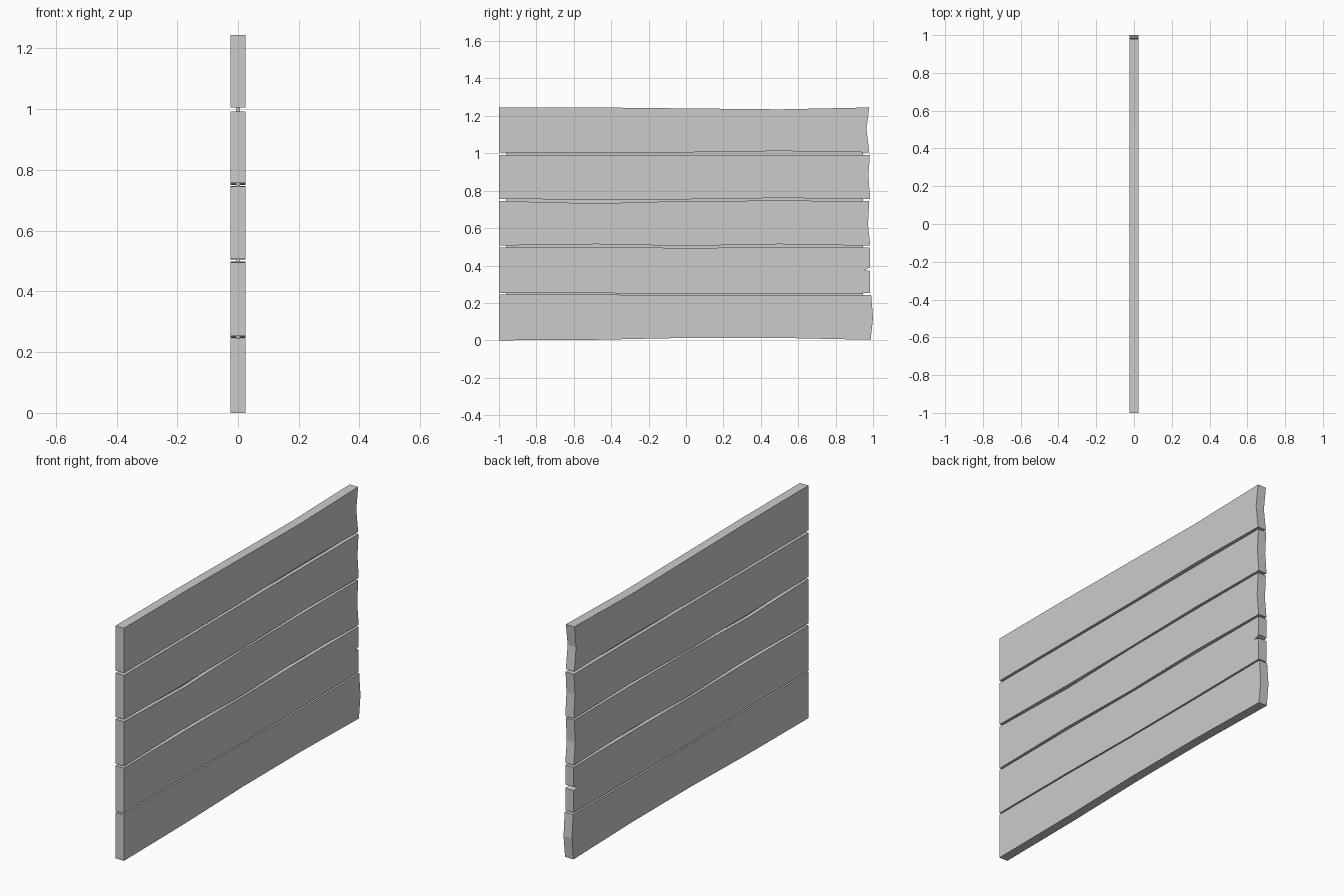
import bpy, bmesh

HALF_THICKNESS = 0.025


def extrude_profile(name, points, half):
    """Make a flat-sided board from a (y, z) outline, extruded along x."""
    bm = bmesh.new()
    face = bm.faces.new([bm.verts.new((-half, y, z)) for y, z in points])
    ext = bmesh.ops.extrude_face_region(bm, geom=[face])
    verts = [g for g in ext["geom"] if isinstance(g, bmesh.types.BMVert)]
    bmesh.ops.translate(bm, vec=(2 * half, 0, 0), verts=verts)
    bmesh.ops.recalc_face_normals(bm, faces=bm.faces)
    mesh = bpy.data.meshes.new(name)
    bm.to_mesh(mesh)
    bm.free()
    obj = bpy.data.objects.new(name, mesh)
    bpy.context.collection.objects.link(obj)
    return obj


STATIONS = (-1.0, -0.48, 0.0, 0.5)

# Each plank: bottom heights and top heights at the stations, then the
# worn right end from bottom to top
planks = [
    ((0.0, 0.003, 0.013, 0.013), (0.245, 0.245, 0.240, 0.240),
     [(0.987, 0.003), (1.0, 0.12), (0.99, 0.243)]),
    ((0.253, 0.253, 0.247, 0.249), (0.496, 0.498, 0.494, 0.497),
     [(0.985, 0.252), (0.985, 0.371), (0.952, 0.376), (0.985, 0.39), (0.985, 0.495)]),
    ((0.507, 0.514, 0.505, 0.514), (0.745, 0.732, 0.745, 0.747),
     [(0.985, 0.506), (0.973, 0.62), (0.98, 0.745)]),
    ((0.757, 0.751, 0.754, 0.761), (0.992, 0.992, 0.992, 0.992),
     [(0.985, 0.756), (0.975, 0.88), (0.983, 0.992)]),
    ((1.005, 1.005, 1.005, 1.012), (1.245, 1.245, 1.24, 1.235),
     [(0.98, 1.005), (0.965, 1.13), (0.98, 1.245)]),
]

for i, (bottom, top, end) in enumerate(planks, 1):
    outline = list(zip(STATIONS, bottom)) + end + list(zip(STATIONS, top))[::-1]
    extrude_profile(f"plank_{i}", outline, HALF_THICKNESS)

# Thin inner panel seen through the gaps, holding the planks together
extrude_profile("inner_panel",
                [(-0.963, 0.03), (0.945, 0.03), (0.945, 1.215), (-0.963, 1.215)],
                0.006)
